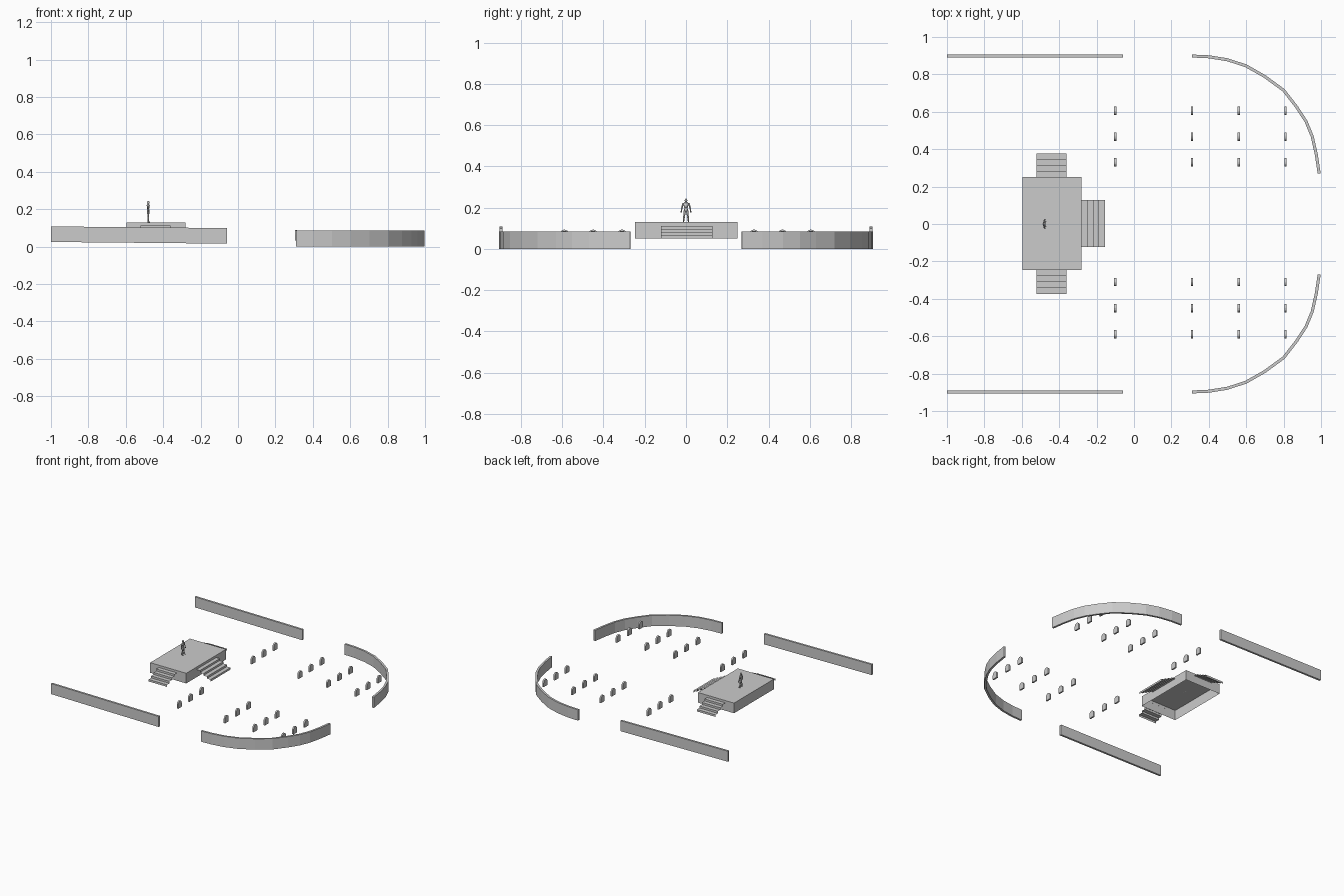
import bpy, bmesh, math
from mathutils import Vector

if "Cube" in bpy.data.objects:
    bpy.data.objects.remove(bpy.data.objects["Cube"], do_unlink=True)

stone = bpy.data.materials.new("pale_grey_stone")
stone.use_nodes = True
grey = (0.6, 0.6, 0.6, 1)
stone.diffuse_color = grey
stone.node_tree.nodes["Principled BSDF"].inputs["Base Color"].default_value = grey


def finish(name, bm, smooth=False):
    bmesh.ops.recalc_face_normals(bm, faces=bm.faces)
    mesh = bpy.data.meshes.new(name)
    bm.to_mesh(mesh)
    bm.free()
    mesh.materials.append(stone)
    if smooth:
        for p in mesh.polygons:
            p.use_smooth = True
    ob = bpy.data.objects.new(name, mesh)
    bpy.context.collection.objects.link(ob)
    return ob


def wall(name, path, height, thick=0.016):
    """Sweep an upright rectangle along a list of (x, y, base z)."""
    bm = bmesh.new()
    pts = [Vector(p) for p in path]
    rings = []
    for i, p in enumerate(pts):
        d = pts[min(i + 1, len(pts) - 1)] - pts[max(i - 1, 0)]
        side = Vector((-d.y, d.x, 0)).normalized() * thick / 2
        up = Vector((0, 0, height))
        rings.append([bm.verts.new(v) for v in (p - side, p + side, p + side + up, p - side + up)])
    for a, b in zip(rings, rings[1:]):
        for k in range(4):
            bm.faces.new((a[k], a[(k + 1) % 4], b[(k + 1) % 4], b[k]))
    bm.faces.new(rings[0])
    bm.faces.new(rings[-1])
    return finish(name, bm)


# Boundary walls, mirrored on both sides
curve = [(0.31, 0.898), (0.40, 0.894), (0.50, 0.878), (0.60, 0.845), (0.70, 0.788), (0.80, 0.715),
         (0.87, 0.625), (0.92, 0.548), (0.953, 0.468), (0.975, 0.37), (0.99, 0.27)]
for side, s in (("left", 1), ("right", -1)):
    wall(side + "_straight_wall", [(-1, s * 0.897, 0.025), (-0.06, s * 0.897, 0.016)], 0.083)
    wall(side + "_curved_wall", [(x, s * y, 0) for x, y in curve], 0.085)

# Platform, open underneath
bm = bmesh.new()
bmesh.ops.create_cube(bm, size=1)
for v in bm.verts:
    v.co = Vector((v.co.x * 0.315 - 0.4375, v.co.y * 0.497 + 0.002, v.co.z * 0.08 + 0.09))
bm.faces.ensure_lookup_table()
bmesh.ops.delete(bm, geom=[min(bm.faces, key=lambda f: f.calc_center_median().z)], context='FACES')
finish("platform", bm)


def stairs(name, origin, angle, width, run):
    """Four hollow steps leading down and away from the platform."""
    bm = bmesh.new()
    n, rise = 4, 0.0155
    profile = []
    for i in range(n):
        z = 0.112 - i * rise
        profile += [(run * i / n, z), (run * (i + 1) / n, z)]
    profile.append((run, 0.05))
    rows = [[bm.verts.new((x, s * width / 2, z)) for s in (-1, 1)] for x, z in profile]
    for a, b in zip(rows, rows[1:]):
        bm.faces.new((a[0], b[0], b[1], a[1]))
    ob = finish(name, bm)
    if ob.data.polygons[0].normal.z < 0:
        ob.data.flip_normals()
    ob.location = (*origin, 0)
    ob.rotation_euler.z = angle


stairs("main_stairs", (-0.28, 0.003), 0, 0.25, 0.125)
stairs("left_stairs", (-0.44, 0.25), math.pi / 2, 0.16, 0.127)
stairs("right_stairs", (-0.44, -0.246), -math.pi / 2, 0.16, 0.127)


# Round-topped headstones, following the gently falling ground
def headstone(name, x, y, top, w=0.045, h=0.055, t=0.012):
    bm = bmesh.new()
    r = w / 2
    outline = [(-r, top - h), (r, top - h)]
    outline += [(r * math.cos(a), top - r + r * math.sin(a)) for a in
                (math.pi * k / 8 for k in range(9))]
    face = bm.faces.new([bm.verts.new((x - t / 2, y + u, z)) for u, z in outline])
    new = bmesh.ops.extrude_face_region(bm, geom=[face])["geom"]
    bmesh.ops.translate(bm, verts=[v for v in new if isinstance(v, bmesh.types.BMVert)], vec=(t, 0, 0))
    bm.faces.ensure_lookup_table()
    if face.is_valid is False or len([f for f in bm.faces if len(f.verts) > 4]) < 2:
        bmesh.ops.holes_fill(bm, edges=bm.edges)
    finish(name, bm)


for col, x in enumerate((-0.10, 0.31, 0.56, 0.81)):
    for row, y in enumerate((-0.59, -0.45, -0.31, 0.33, 0.467, 0.605)):
        headstone(f"headstone_{col + 1}_{row + 1}", x, y, 0.094 - 0.014 * (x + 0.1))


# Statue facing the main stairs
def limb(bm, a, b, r1, r2, flat=1.0):
    a, b = Vector(a), Vector(b)
    d = b - a
    made = bmesh.ops.create_cone(bm, cap_ends=True, segments=8, radius1=r1, radius2=r2, depth=d.length)
    turn = d.to_track_quat('Z', 'Y')
    for v in made["verts"]:
        v.co = turn @ v.co + (a + b) / 2
        v.co.x = v.co.x * flat


bm = bmesh.new()
limb(bm, (0, 0, 0.052), (0, 0, 0.068), 0.010, 0.008, 0.7)
limb(bm, (0, 0, 0.068), (0, 0, 0.092), 0.008, 0.014, 0.6)
limb(bm, (0, 0, 0.092), (0, 0, 0.100), 0.012, 0.004, 0.6)
for s in (-1, 1):
    limb(bm, (0, s * 0.005, 0.056), (0, s * 0.009, 0.029), 0.006, 0.004)
    limb(bm, (0, s * 0.009, 0.029), (0, s * 0.012, 0.003), 0.0045, 0.003)
    limb(bm, (-0.003, s * 0.012, 0.002), (0.010, s * 0.013, 0.002), 0.003, 0.002)
    limb(bm, (0, s * 0.013, 0.091), (0, s * 0.020, 0.070), 0.0045, 0.0035)
    limb(bm, (0, s * 0.020, 0.070), (0.005, s * 0.024, 0.046), 0.0035, 0.0025)
head = bmesh.ops.create_uvsphere(bm, u_segments=10, v_segments=8, radius=0.008)
for v in head["verts"]:
    v.co = Vector((v.co.x * 0.9, v.co.y * 0.8, v.co.z * 1.1 + 0.105))
statue = finish("statue", bm, smooth=True)
statue.location = (-0.48, 0, 0.13)
